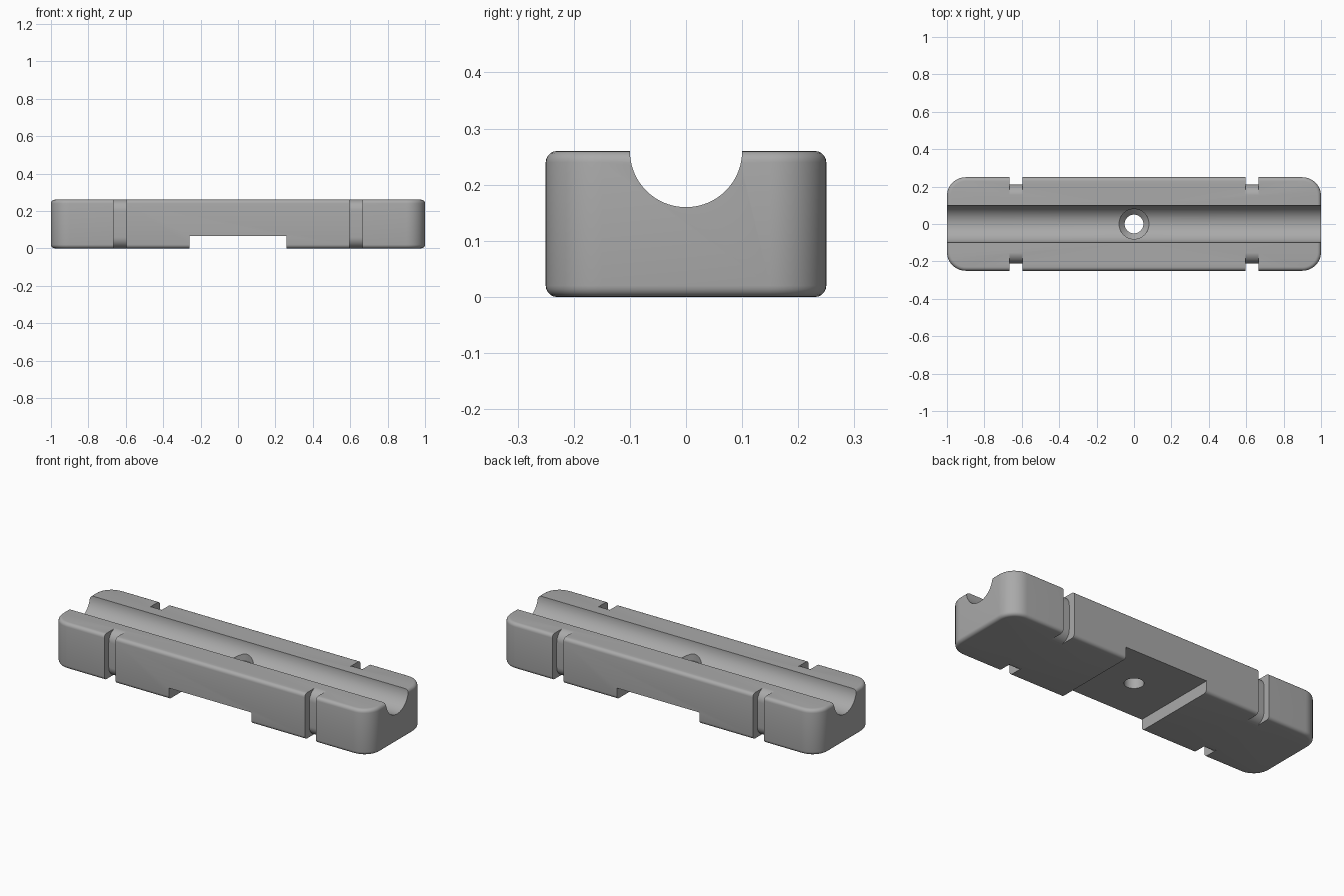
import bpy, bmesh, math
from mathutils import Matrix

if "Cube" in bpy.data.objects:
    bpy.data.objects.remove(bpy.data.objects["Cube"])

LENGTH, WIDTH, HEIGHT = 2.0, 0.5, 0.26
MID = HEIGHT / 2


def finish(name, bm):
    bmesh.ops.recalc_face_normals(bm, faces=bm.faces)
    mesh = bpy.data.meshes.new(name)
    bm.to_mesh(mesh)
    bm.free()
    obj = bpy.data.objects.new(name, mesh)
    bpy.context.collection.objects.link(obj)
    return obj


def box_bm(size, center):
    bm = bmesh.new()
    bmesh.ops.create_cube(bm, size=1, matrix=Matrix.Translation(center) @ Matrix.Diagonal((*size, 1)))
    return bm


def round_edges(bm, edges, radius, segments):
    bmesh.ops.bevel(bm, geom=edges, offset=radius, segments=segments,
                    profile=0.5, affect='EDGES')


def along(bm, axis):
    """Edges running parallel to one axis."""
    return [e for e in bm.edges
            if abs((e.verts[0].co - e.verts[1].co).normalized()[axis]) > 0.99]


def cone(name, r_low, r_high, z_low, z_high, segments=64):
    bm = bmesh.new()
    bmesh.ops.create_cone(bm, cap_ends=True, segments=segments, radius1=r_low, radius2=r_high,
                          depth=z_high - z_low,
                          matrix=Matrix.Translation((0, 0, (z_low + z_high) / 2)))
    return finish(name, bm)


def cut(target, cutter):
    """Subtract a cutter, then discard it."""
    mod = target.modifiers.new("cut", 'BOOLEAN')
    mod.operation, mod.solver, mod.object = 'DIFFERENCE', 'EXACT', cutter
    bpy.context.view_layer.objects.active = target
    bpy.ops.object.modifier_apply(modifier=mod.name)
    bpy.data.objects.remove(cutter)


# Block with large rounded corners and a small fillet round top and bottom
bm = box_bm((LENGTH, WIDTH, HEIGHT), (0, 0, MID))
round_edges(bm, along(bm, 2), 0.1, 12)
rims = [e for e in bm.edges if abs(e.verts[0].co.z - e.verts[1].co.z) < 1e-5]
round_edges(bm, rims, 0.02, 5)
body = finish("clamp_block", bm)

# Half-round channel along the top
bm = bmesh.new()
bmesh.ops.create_cone(bm, cap_ends=True, segments=96, radius1=0.1, radius2=0.1, depth=2.4,
                      matrix=Matrix.Translation((0, 0, HEIGHT)) @ Matrix.Rotation(math.pi / 2, 4, 'Y'))
cut(body, finish("channel_cutter", bm))

# Wide notch under the middle
cut(body, finish("notch_cutter", box_bm((0.52, 1, 0.165), (0, 0, -0.0175))))

# Strap slots on both sides, each with a floor rounded at top and bottom
for side in (-1, 1):
    x = side * 0.63
    slot = finish("slot_cutter", box_bm((0.07, 0.7, 0.5), (x, 0, MID)))
    bm = box_bm((0.3, 0.42, HEIGHT + 0.001), (x, 0, MID))
    round_edges(bm, along(bm, 0), 0.06, 10)
    cut(slot, finish("slot_core", bm))
    cut(body, slot)

# Countersunk screw hole
cut(body, cone("bore_cutter", 0.05, 0.05, -0.1, 0.4))
cut(body, cone("sink_cutter", 0.05, 0.08, 0.13, 0.16))
cut(body, cone("head_cutter", 0.08, 0.08, 0.16, 0.4))

# Plain grey finish
grey = bpy.data.materials.new("plain_grey")
grey.use_nodes = True
colour = (0.4, 0.4, 0.4, 1)
grey.diffuse_color = colour
grey.node_tree.nodes["Principled BSDF"].inputs["Base Color"].default_value = colour
body.data.materials.clear()
body.data.materials.append(grey)

bpy.ops.object.select_all(action='DESELECT')
body.select_set(True)
bpy.context.view_layer.objects.active = body
bpy.ops.object.shade_smooth_by_angle(angle=math.radians(30))
